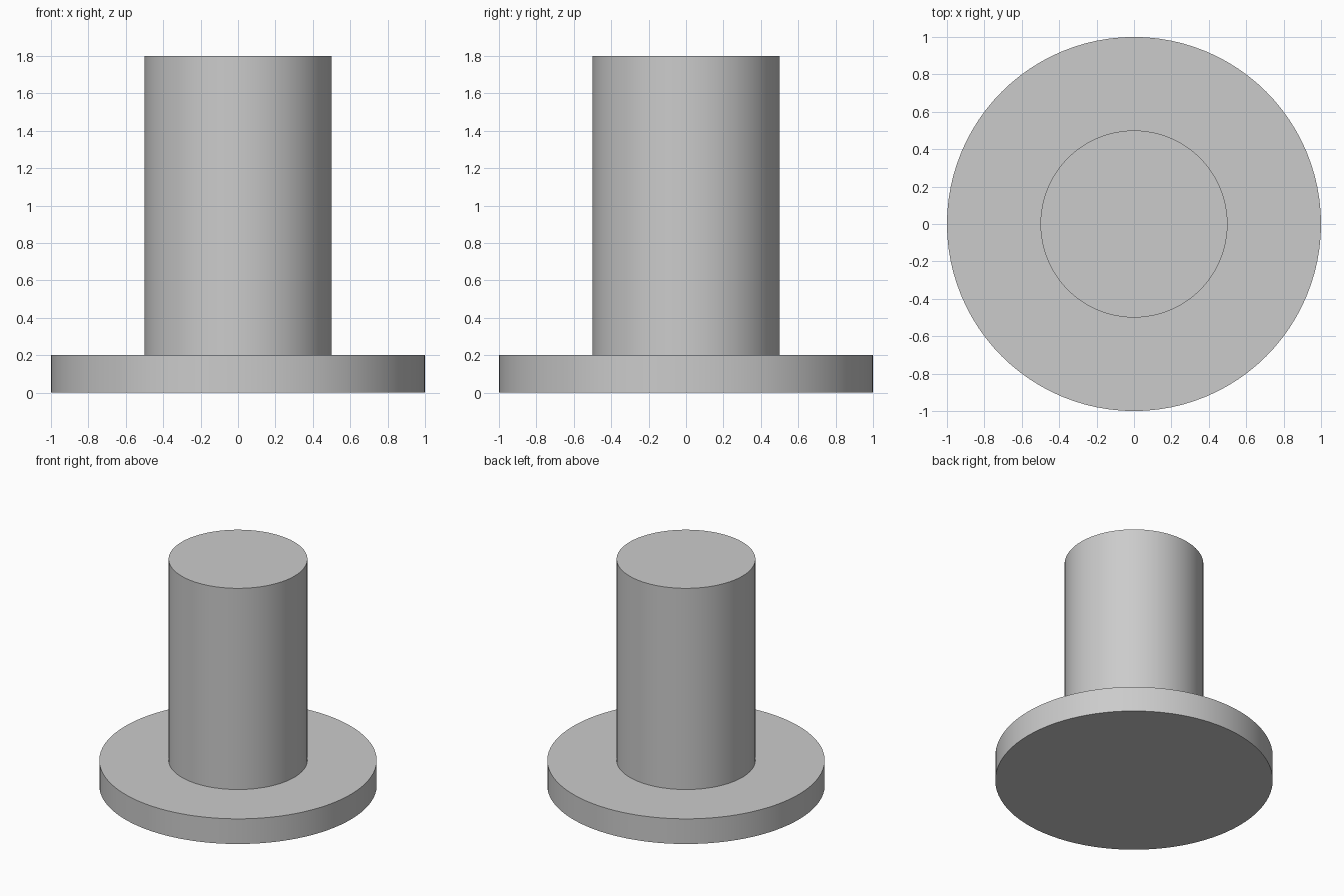
import bpy
import bmesh
import math

SEGMENTS = 96

cube = bpy.data.objects.get("Cube")
if cube:
    bpy.data.objects.remove(cube, do_unlink=True)

# Plain grey material
grey = bpy.data.materials.new("plain grey")
grey.use_nodes = True
colour = (0.6, 0.6, 0.6, 1.0)
grey.diffuse_color = colour
grey.node_tree.nodes["Principled BSDF"].inputs["Base Color"].default_value = colour


def lathe(name, profile):
    """Spin a radius/height profile around z into one closed solid."""
    bm = bmesh.new()
    verts = [bm.verts.new((r, 0, z)) for r, z in profile]
    edges = [bm.edges.new(pair) for pair in zip(verts, verts[1:])]
    bmesh.ops.spin(bm, geom=verts + edges, cent=(0, 0, 0), axis=(0, 0, 1),
                   angle=math.tau, steps=SEGMENTS, use_duplicate=False)
    bmesh.ops.remove_doubles(bm, verts=bm.verts, dist=0.0001)
    # Close the open rims with flat caps
    rims = [e for e in bm.edges if e.is_boundary]
    bmesh.ops.holes_fill(bm, edges=rims, sides=0)
    bmesh.ops.recalc_face_normals(bm, faces=bm.faces)
    mesh = bpy.data.meshes.new(name)
    bm.to_mesh(mesh)
    bm.free()
    mesh.materials.append(grey)
    obj = bpy.data.objects.new(name, mesh)
    bpy.context.collection.objects.link(obj)
    bpy.ops.object.select_all(action="DESELECT")
    obj.select_set(True)
    bpy.context.view_layer.objects.active = obj
    bpy.ops.object.shade_smooth_by_angle(angle=math.radians(30))
    return obj


# Wide round flange with a solid round post rising from its centre
lathe("flanged_post", [(1, 0), (1, 0.2), (0.5, 0.2), (0.5, 1.8)])
